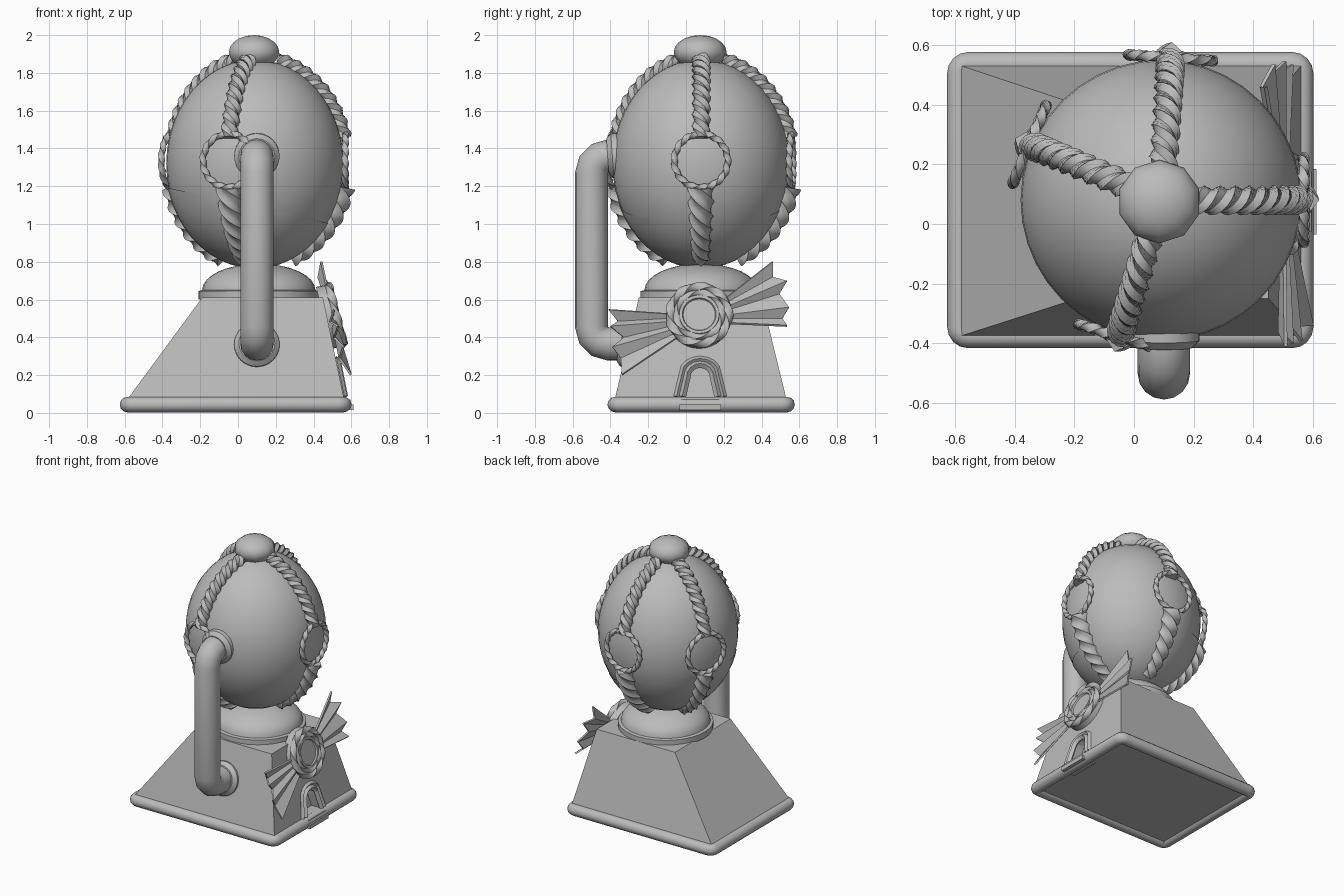
import bpy, bmesh, math
from mathutils import Vector, Matrix

old = bpy.data.objects.get("Cube")
if old:
    bpy.data.objects.remove(old, do_unlink=True)

grey = bpy.data.materials.new("plain grey")
grey.use_nodes = True
COLOUR = (0.5, 0.5, 0.5, 1)
grey.diffuse_color = COLOUR
grey.node_tree.nodes["Principled BSDF"].inputs["Base Color"].default_value = COLOUR

BALL = Vector((0.09, 0.08, 1.32))
RX, RZ = 0.47, 0.55
TAU = math.tau


def finish(name, bm, smooth=None):
    bmesh.ops.recalc_face_normals(bm, faces=bm.faces)
    mesh = bpy.data.meshes.new(name)
    bm.to_mesh(mesh)
    bm.free()
    mesh.materials.append(grey)
    ob = bpy.data.objects.new(name, mesh)
    bpy.context.collection.objects.link(ob)
    if smooth:
        bpy.ops.object.select_all(action='DESELECT')
        ob.select_set(True)
        bpy.context.view_layer.objects.active = ob
        bpy.ops.object.shade_smooth_by_angle(angle=math.radians(smooth))
    return ob


def ellipsoid(name, centre, rx, rz, seg, rings, cut=None):
    bm = bmesh.new()
    bmesh.ops.create_uvsphere(bm, u_segments=seg, v_segments=rings, radius=1)
    bm.transform(Matrix.Translation(centre) @ Matrix.Diagonal((rx, rx, rz, 1)))
    if cut:
        bmesh.ops.bisect_plane(bm, geom=bm.verts[:] + bm.edges[:] + bm.faces[:],
                               plane_co=cut[0], plane_no=cut[1], clear_outer=True)
    return finish(name, bm, 40)


def lathe(name, profile, matrix, seg=32, smooth=35):
    bm = bmesh.new()
    vs = [bm.verts.new((r, 0, z)) for r, z in profile]
    es = [bm.edges.new(p) for p in zip(vs, vs[1:])]
    bmesh.ops.spin(bm, geom=vs + es, cent=(0, 0, 0), axis=(0, 0, 1),
                   angle=TAU, steps=seg, use_merge=True)
    bmesh.ops.remove_doubles(bm, verts=bm.verts, dist=1e-5)
    bm.transform(matrix)
    return finish(name, bm, smooth)


def sweep(name, path, normals, radius, sides=12, lobes=0, depth=0.0,
          turns=0, closed=False, smooth=35):
    """Tube along a path; lobes and turns make it a twisted rope."""
    bm, rings, n = bmesh.new(), [], len(path)
    for i, p in enumerate(path):
        a = path[i - 1] if i or closed else p
        b = path[(i + 1) % n] if i < n - 1 or closed else p
        t = (b - a).normalized()
        side = t.cross(normals[i]).normalized()
        up = side.cross(t)
        f = i / (n if closed else n - 1)
        ring = []
        for k in range(sides):
            phi = TAU * k / sides
            r = radius(f) * (1 - depth + depth * math.cos(lobes * phi))
            w = phi + turns * TAU * f
            ring.append(bm.verts.new(p + r * (math.cos(w) * side + math.sin(w) * up)))
        rings.append(ring)
    for i in range(n if closed else n - 1):
        r, s = rings[i], rings[(i + 1) % n]
        for k in range(sides):
            m = (k + 1) % sides
            bm.faces.new((r[k], r[m], s[m], s[k]))
    if not closed:
        bm.faces.new(rings[0])
        bm.faces.new(rings[-1])
    return finish(name, bm, smooth)


def loft(name, loops, smooth=None):
    """Closed solid through a stack of equal loops."""
    bm = bmesh.new()
    rows = [[bm.verts.new(p) for p in loop] for loop in loops]
    for a, b in zip(rows, rows[1:]):
        for k in range(len(a)):
            m = (k + 1) % len(a)
            bm.faces.new((a[k], a[m], b[m], b[k]))
    bm.faces.new(rows[0])
    bm.faces.new(rows[-1])
    return finish(name, bm, smooth)


def rect(x0, x1, y0, y1, z):
    return [(x0, y0, z), (x1, y0, z), (x1, y1, z), (x0, y1, z)]


# Sloped base and its rounded rim
base = loft("base", [rect(-0.58, 0.56, -0.375, 0.53, 0.025),
                     rect(-0.58, 0.56, -0.375, 0.53, 0.08),
                     rect(-0.19, 0.45, -0.25, 0.40, 0.61)])
rim = []
for cx, cy, start in ((0.53, 0.505, 0), (-0.555, 0.505, 1), (-0.555, -0.345, 2), (0.53, -0.345, 3)):
    for j in range(5):
        a = (start + j / 4) * TAU / 4
        rim.append(Vector((cx + 0.03 * math.cos(a), cy + 0.03 * math.sin(a), 0.044)))
sweep("base_rim", rim, [Vector((0, 0, 1))] * len(rim), lambda f: 0.041, closed=True)

# Neck dome, ball, lower shell and top knob
dome = [(0.32, 0.6), (0.32, 0.645), (0.3, 0.65)]
dome += [(0.3 * math.cos(a * TAU / 32), 0.65 + 0.14 * math.sin(a * TAU / 32)) for a in range(1, 9)]
lathe("neck_dome", dome, Matrix.Translation((0.11, 0.08, 0)))
ellipsoid("ball", BALL, RX, RZ, 40, 24)
ellipsoid("ball_lower_shell", BALL, RX * 1.01, RZ * 1.01, 40, 24,
          (Vector((0.09, 0.08, 1.09)), Vector((0.22, 0, 1))))
ellipsoid("top_knob", Vector((0.085, 0.075, 1.91)), 0.14, 0.09, 10, 10)


# Four ropes down the ball, each with a ring in the middle
def on_ball(az, z, lift):
    s = (z - BALL.z) / RZ
    r = math.sqrt(max(0, 1 - s * s))
    n = Vector((r * math.cos(az) / RX, r * math.sin(az) / RX, s / RZ)).normalized()
    p = BALL + Vector((r * RX * math.cos(az), r * RX * math.sin(az), s * RZ))
    return p + n * lift, n


def rope(name, az, t0, t1, radius, lobes, turns, lift):
    pts = [on_ball(az, BALL.z + RZ * math.sin(math.radians(t0 + (t1 - t0) * i / 40)), lift)
           for i in range(41)]
    sweep(name, [p for p, n in pts], [n for p, n in pts], radius, 12, lobes, 0.14, turns)


def twisted_ring(name, centre, normal, size, thick, turns):
    u = Vector((0, 0, 1)).cross(normal).normalized()
    v = normal.cross(u)
    pts = [centre + size * (math.cos(TAU * i / 60) * u + math.sin(TAU * i / 60) * v) for i in range(60)]
    sweep(name, pts, [normal] * 60, lambda f: thick, 9, 3, 0.15, turns, True)


for label, deg in (("left", 0), ("back", 86), ("right", 157), ("front", -107)):
    az = math.radians(deg)
    rope(label + "_upper_rope", az, 76, 14, lambda f: 0.05, 3, 3, 0.01)
    rope(label + "_lower_rope", az, -13, -66, lambda f: 0.074 - 0.026 * f, 4, 1.5, 0.0)
    out = Vector((math.cos(az), math.sin(az), 0))
    twisted_ring(label + "_ring", BALL + out * (RX + 0.008) + Vector((0, 0, 0.015)),
                 out, 0.142, 0.02, 5)

# Bent handle pipe with a flange at each end
bend = [(-0.27, 1.36), (-0.41, 1.36), (-0.455, 1.347), (-0.488, 1.315), (-0.5, 1.27)]
bend += [(y, 1.725 - z) for y, z in reversed(bend)]
sweep("handle_pipe", [Vector((0.1, y, z)) for y, z in bend], [Vector((1, 0, 0))] * len(bend),
      lambda f: 0.088, 16)
disc = [(0, 0.04), (0.095, 0.04), (0.12, 0.015), (0.12, -0.04), (0, -0.04)]
for label, y, z, tilt in (("upper", -0.375, 1.36, 4), ("lower", -0.308, 0.36, -13)):
    lathe(label + "_flange", disc, Matrix.Translation((0.1, y, z)) @
          Matrix.Rotation(math.radians(90 + tilt), 4, 'X'))


# Rosette with pleated ribbon tails on the left slope
def slope(y, z, off=0.0):
    return Vector((0.505 - 0.26 * (z - 0.51) + off, y, z))


FACE = Vector((1, 0, 0.26)).normalized()
hub = slope(0.07, 0.515)
turn = FACE.to_track_quat('Z', 'Y').to_matrix().to_4x4()
lathe("rosette", [(0, 0.02), (0.085, 0.02), (0.09, 0.03), (0.105, 0.03), (0.11, 0.015),
                  (0.165, 0.01), (0.17, -0.05), (0, -0.05)], Matrix.Translation(hub) @ turn)
for label, size, thick, turns in (("outer", 0.155, 0.026, 3), ("inner", 0.12, 0.022, 2)):
    twisted_ring("rosette_%s_ring" % label, hub + FACE * 0.015, FACE, size, thick, turns)


def ribbon(name, tips, inner):
    bm, rows = bmesh.new(), []
    (ya, za), (yb, zb) = inner
    for i, (y, z) in enumerate(tips):
        f, fold = i / (len(tips) - 1), 0.018 * (-1) ** i
        near = slope(ya + (yb - ya) * f, za + (zb - za) * f, fold * 0.4)
        rows.append((bm.verts.new(near), bm.verts.new(slope(y, z, fold))))
    for a, b in zip(rows, rows[1:]):
        bm.faces.new((a[0], a[1], b[1], b[0]))
    finish(name, bm).modifiers.new("thickness", 'SOLIDIFY').thickness = 0.012


ribbon("back_ribbon", [(0.46, 0.8), (0.46, 0.72), (0.535, 0.7), (0.495, 0.63), (0.545, 0.56),
                       (0.51, 0.5), (0.535, 0.465)], ((0.19, 0.59), (0.2, 0.48)))
ribbon("front_ribbon", [(-0.41, 0.545), (-0.36, 0.485), (-0.4, 0.46), (-0.33, 0.4), (-0.39, 0.35),
                        (-0.345, 0.29), (-0.34, 0.205)], ((-0.05, 0.52), (-0.02, 0.42)))


# Arched doorway: recess, two nested frames and a step
def arch(half, top, x_off):
    pts = [(-half, 0.085)]
    for i in range(9):
        a = math.pi * (1 - i / 8)
        pts.append((half * 0.75 * math.cos(a), top - 0.07 + 0.07 * math.sin(a)))
    pts.append((half, 0.085))
    return [Vector((0.56 - 0.2 * (z - 0.08) + x_off, 0.075 + y, z)) for y, z in pts]


cutter = loft("doorway_cutter", [arch(0.085, 0.25, -0.07), arch(0.085, 0.25, 0.05)])
cutter.hide_render = True
cut = base.modifiers.new("doorway", 'BOOLEAN')
cut.operation, cut.solver, cut.object = 'DIFFERENCE', 'EXACT', cutter
bpy.context.view_layer.objects.active = base
bpy.ops.object.modifier_apply(modifier="doorway")
bpy.data.objects.remove(cutter, do_unlink=True)
for label, half, top, thick in (("outer", 0.125, 0.285, 0.016), ("inner", 0.095, 0.258, 0.02)):
    path = arch(half, top, 0.004)
    sweep("doorway_%s_frame" % label, path, [Vector((1, 0, 0.2))] * len(path),
          lambda f: thick, 4, turns=0, smooth=None)
for label, x, z, grow in (("lower", 0.612, 0.045, 0.0), ("upper", 0.595, 0.07, -0.02)):
    loft("doorway_%s_step" % label, [rect(0.5, x, -0.035 - grow / 2, 0.185 + grow / 2, h)
                                     for h in (0.015, z)])
